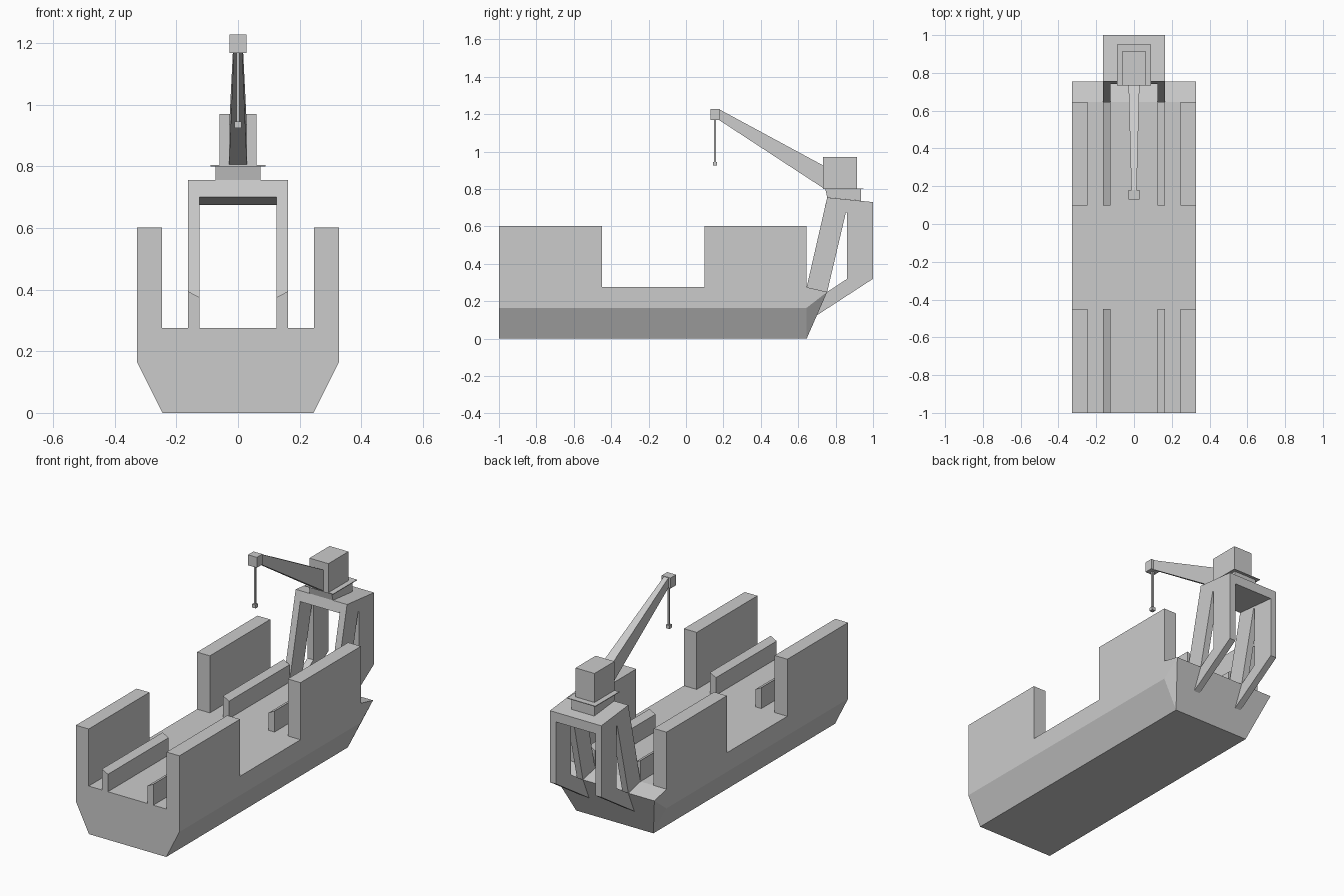
import bpy, bmesh

if "Cube" in bpy.data.objects:
    bpy.data.objects.remove(bpy.data.objects["Cube"])


def make(name, verts, faces):
    bm = bmesh.new()
    vs = [bm.verts.new(v) for v in verts]
    for f in faces:
        bm.faces.new([vs[i] for i in f])
    bmesh.ops.recalc_face_normals(bm, faces=bm.faces)
    me = bpy.data.meshes.new(name)
    bm.to_mesh(me)
    bm.free()
    ob = bpy.data.objects.new(name, me)
    bpy.context.collection.objects.link(ob)
    return ob


def loft(name, a, b):
    """Join two matching 3D outlines into a capped solid."""
    n = len(a)
    faces = [tuple(range(n)), tuple(range(2 * n - 1, n - 1, -1))]
    faces += [(i, (i + 1) % n, n + (i + 1) % n, n + i) for i in range(n)]
    return make(name, a + b, faces)


def side_profile(name, yz, x0, x1):
    return loft(name, [(x0, y, z) for y, z in yz], [(x1, y, z) for y, z in yz])


def front_profile(name, xz, y0, y1):
    return loft(name, [(x, y0, z) for x, z in xz], [(x, y1, z) for x, z in xz])


def box(name, x, y, z):
    return front_profile(name, [(x[0], z[0]), (x[1], z[0]), (x[1], z[1]), (x[0], z[1])], *y)


def mirror(ob):
    ob.modifiers.new("Mirror", 'MIRROR')
    return ob


# Hull with chamfered bilge and overhanging bow
section = [(-.245, 0), (.245, 0), (.328, .165), (.328, .275), (-.328, .275), (-.328, .165)]
verts = [(x, y, z) for y in (-1, .645) for x, z in section]
verts += [(-.328, .755, .25), (.328, .755, .25)]
faces = [(0, 1, 2, 3, 4, 5)]
faces += [(i, (i + 1) % 6, 6 + (i + 1) % 6, 6 + i) for i in range(6)]
faces += [(6, 7, 13, 12), (7, 8, 13), (8, 9, 13), (9, 10, 12, 13), (10, 11, 12), (11, 6, 12)]
make("hull", verts, faces)

# Side walls and low sloped rails, stern and bow sections
for label, y0, y1 in (("aft", -1, -.45), ("fore", .098, .645)):
    mirror(box(label + "_side_wall", (.247, .328), (y0, y1), (.275, .602)))
    mirror(front_profile(label + "_deck_rail",
                         [(.125, .275), (.163, .275), (.163, .395), (.125, .375)], y0, y1))

# Crane support frame
leg = [(.645, .275), (.755, .755), (1, .73), (1, .32), (.70, .125), (.70, .22),
       (.752, .248), (.862, .32), (.862, .675), (.855, .675), (.755, .25)]
mirror(side_profile("support_leg", leg, .125, .163))
side_profile("support_top", [(.742, .70), (.755, .755), (1, .73), (1, .675)], -.125, .125)

# Crane base, turntable and cab
side_profile("crane_pedestal", [(.755, .755), (.935, .737), (.935, .80), (.745, .80)], -.073, .073)
box("crane_turntable", (-.09, .09), (.733, .95), (.80, .804))
box("crane_cab", (-.06, .06), (.733, .915), (.804, .97))

# Tapering boom
def boom_end(w, y, z0, z1):
    return [(-w, y, z0), (w, y, z0), (w, y, z1), (-w, y, z1)]

loft("boom", boom_end(.029, .735, .804, .925), boom_end(.014, .178, 1.168, 1.226))
box("boom_head", (-.028, .028), (.13, .18), (1.168, 1.228))

# Hanging cable and hook block
box("cable", (-.005, .005), (.15, .16), (.94, 1.168))
box("hook_block", (-.011, .011), (.144, .166), (.925, .945))
